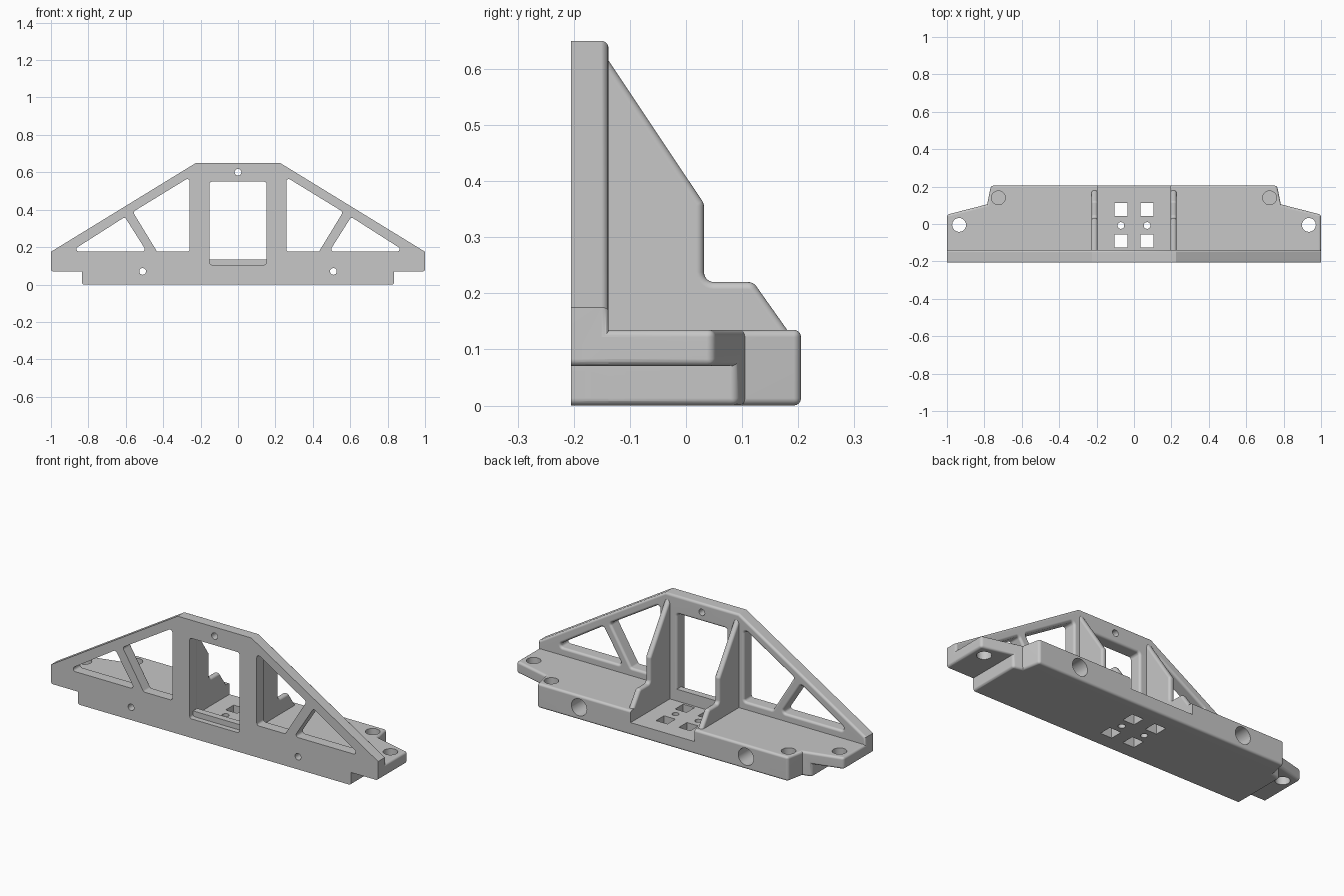
import bpy, bmesh
from math import radians, sin, cos, pi, atan2
from mathutils import Vector

if "Cube" in bpy.data.objects:
    bpy.data.objects.remove(bpy.data.objects["Cube"], do_unlink=True)

grey = bpy.data.materials.new("plain grey")
grey.use_nodes = True
COLOUR = (0.57, 0.57, 0.57, 1)
grey.diffuse_color = COLOUR
grey.node_tree.nodes["Principled BSDF"].inputs["Base Color"].default_value = COLOUR

FRONT, BACK, PLATE_BACK = -0.205, 0.205, -0.138
TOP, STEP = 0.135, 0.07          # deck height, and underside of end flanges
RIB_IN, RIB_OUT = 0.195, 0.227
FILLET = 0.013


def rounded(points, radius, steps=6):
    """Round polygon corners; radius may be one number or one per corner."""
    out = []
    for i, p in enumerate(points):
        r = radius[i] if isinstance(radius, list) else radius
        p = Vector(p)
        if r == 0:
            out.append(p)
            continue
        a = (Vector(points[i - 1]) - p).normalized()
        b = (Vector(points[(i + 1) % len(points)]) - p).normalized()
        half = a.angle(b) / 2
        centre = p + (a + b).normalized() * r / sin(half)
        reach = r * cos(half) / sin(half)
        start, end = p + a * reach - centre, p + b * reach - centre
        first = atan2(start.y, start.x)
        sweep = (atan2(end.y, end.x) - first + pi) % (2 * pi) - pi
        for k in range(steps + 1):
            t = first + sweep * k / steps
            out.append(centre + Vector((cos(t), sin(t))) * r)
    return out


def circle(x, y, r, sides=32):
    return [(x + r * cos(2 * pi * k / sides), y + r * sin(2 * pi * k / sides)) for k in range(sides)]


def rect(x0, x1, y0, y1):
    return [(x0, y0), (x1, y0), (x1, y1), (x0, y1)]


def prism(name, points, axis, lo, hi):
    """Extrude a 2D outline along one axis."""
    place = {"x": lambda p, d: (d, p[0], p[1]),
             "y": lambda p, d: (p[0], d, p[1]),
             "z": lambda p, d: (p[0], p[1], d)}[axis]
    bm = bmesh.new()
    ends = [[bm.verts.new(place(p, d)) for p in points] for d in (lo, hi)]
    bm.faces.new(ends[0])
    bm.faces.new(ends[1])
    n = len(points)
    for i in range(n):
        j = (i + 1) % n
        bm.faces.new((ends[0][i], ends[0][j], ends[1][j], ends[1][i]))
    bmesh.ops.recalc_face_normals(bm, faces=bm.faces)
    mesh = bpy.data.meshes.new(name)
    bm.to_mesh(mesh)
    bm.free()
    mesh.materials.append(grey)
    obj = bpy.data.objects.new(name, mesh)
    bpy.context.collection.objects.link(obj)
    return obj


def combine(obj, other, operation):
    """Apply a boolean and discard the second solid."""
    mod = obj.modifiers.new("join", "BOOLEAN")
    mod.operation, mod.object, mod.solver = operation, other, "EXACT"
    bpy.context.view_layer.objects.active = obj
    bpy.ops.object.modifier_apply(modifier=mod.name)
    bpy.data.objects.remove(other, do_unlink=True)


def cut(obj, points, axis, lo, hi):
    combine(obj, prism("cutter", points, axis, lo, hi), "DIFFERENCE")


def round_edges(obj, rule):
    """Fillet the sharp outer edges accepted by the rule."""
    bm = bmesh.new()
    bm.from_mesh(obj.data)
    bmesh.ops.remove_doubles(bm, verts=bm.verts, dist=0.0001)
    edges = [e for e in bm.edges if len(e.link_faces) == 2
             and e.calc_face_angle_signed(0) > radians(40)
             and rule([v.co for v in e.verts])]
    bmesh.ops.bevel(bm, geom=edges, offset=FILLET, offset_type="OFFSET", segments=4,
                    profile=0.5, affect="EDGES", clamp_overlap=False)
    bm.to_mesh(obj.data)
    bm.free()


# Front truss plate with five windows
half = [(0.835, 0), (0.835, STEP), (1, STEP), (1, 0.175), (0.225, 0.65)]
radii = [FILLET, 0, FILLET, 0, 0]
outline = half + [(-x, z) for x, z in reversed(half)]
plate = prism("truss_bracket", rounded(outline, radii + radii[::-1]), "y", FRONT, PLATE_BACK)
cut(plate, rounded(rect(-0.152, 0.152, 0.105, 0.55), 0.013), "y", -0.4, 0.1)
inner_window = [(0.258, 0.176), (0.433, 0.176), (0.562, 0.388), (0.258, 0.574)]
outer_window = [(0.488, 0.176), (0.895, 0.176), (0.605, 0.361)]
for side in (1, -1):
    for window in (inner_window, outer_window):
        cut(plate, rounded([(side * x, z) for x, z in window], 0.013), "y", -0.4, 0.1)
round_edges(plate, lambda c: min(p.y for p in c) > PLATE_BACK - 0.001
            and (max(p.z for p in c) > 0.14 or abs(c[0].x) < 0.2))

# Base block with stepped end flanges
base_front = -0.175
side_outline = [(1, base_front), (1, 0.05), (0.785, 0.105), (0.765, BACK)]
base = prism("base", side_outline + [(-x, y) for x, y in reversed(side_outline)], "z", 0, TOP)
for side in (1, -1):
    cut(base, rect(*sorted((side * 0.835, side * 1.2)), -0.5, 0.5), "z", -0.1, STEP)
round_edges(base, lambda c: max(p.y for p in c) > base_front + 0.001)

# Open bay between the ribs
cut(base, rect(-RIB_IN, RIB_IN, PLATE_BACK, 0.4), "z", STEP, 0.3)
combine(plate, base, "UNION")

# Bay side ribs
rib_profile = [(-0.155, 0.09), (0.19, 0.09), (0.19, 0.121), (0.12, 0.22), (0.032, 0.22),
               (0.032, 0.36), (-0.155, 0.64)]
for side in (1, -1):
    rib = prism("rib", rounded(rib_profile, [0, 0, 0, 0.018, 0.018, 0.018, 0]), "x",
                *sorted((side * RIB_IN, side * RIB_OUT)))
    round_edges(rib, lambda c: max(p.z for p in c) > 0.1)
    combine(plate, rib, "UNION")

# Screw holes, blind sockets and slots
cut(plate, circle(0, 0.6, 0.018), "y", -0.4, 0.0)
for side in (1, -1):
    cut(plate, circle(side * 0.935, -0.005, 0.037), "z", -0.1, 0.3)
    cut(plate, circle(side * 0.725, 0.14, 0.037), "z", 0.05, 0.3)
    cut(plate, circle(side * 0.51, STEP, 0.018), "y", -0.4, 0.4)
    cut(plate, circle(side * 0.51, STEP, 0.047), "y", -0.02, 0.4)
    cut(plate, circle(side * 0.07, -0.008, 0.018), "z", -0.1, 0.3)
    for y in (0.077, -0.09):
        x = side * 0.07
        cut(plate, rect(x - 0.035, x + 0.035, y - 0.035, y + 0.035), "z", -0.1, 0.09)

# Smooth fillets, flat panels
bpy.ops.object.select_all(action="DESELECT")
plate.select_set(True)
bpy.context.view_layer.objects.active = plate
bpy.ops.object.shade_smooth_by_angle(angle=radians(30))
weighted = plate.modifiers.new("flat panels", "WEIGHTED_NORMAL")
weighted.keep_sharp = True
